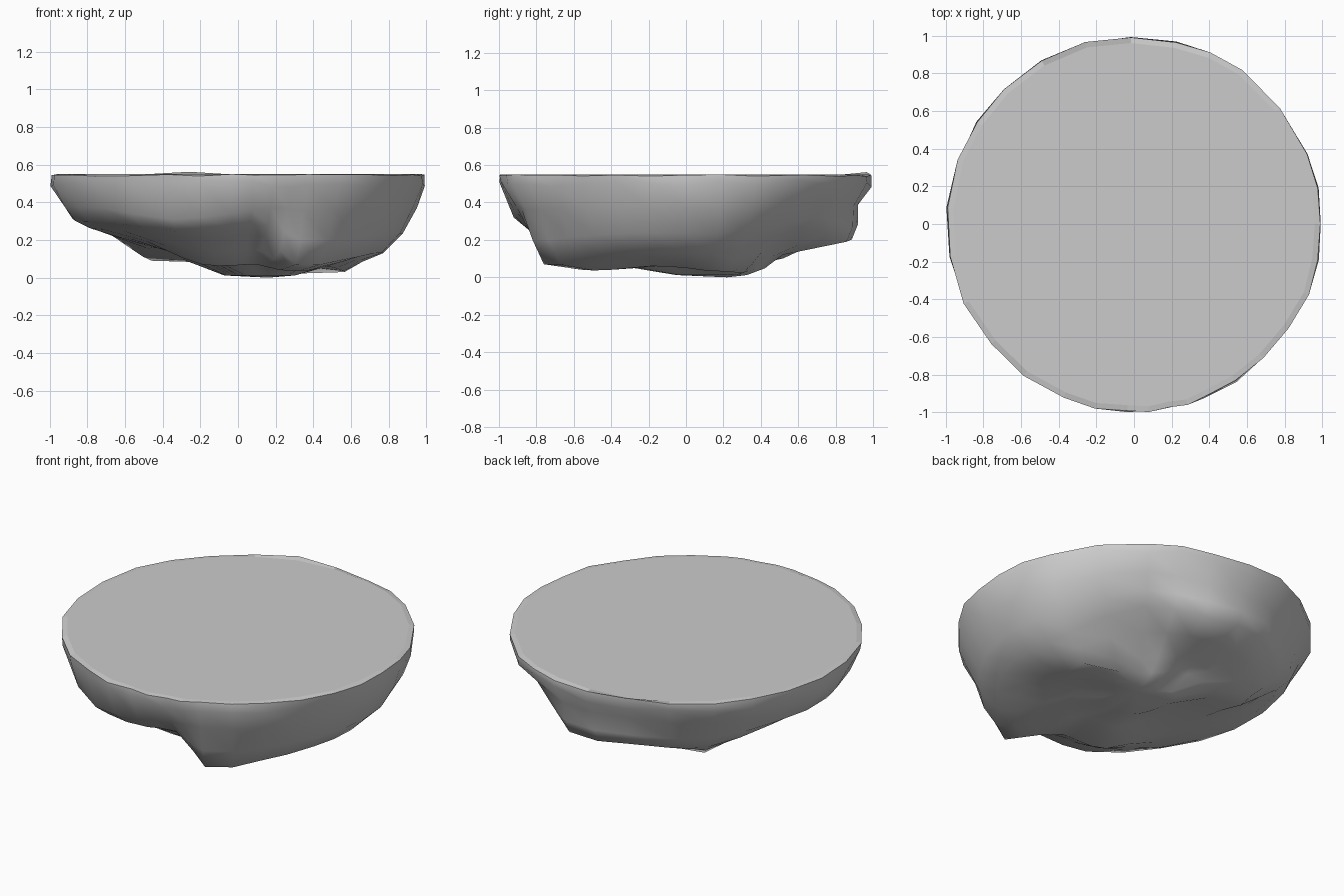
import bpy, bmesh, math, random

if "Cube" in bpy.data.objects:
    bpy.data.objects.remove(bpy.data.objects["Cube"])

random.seed(4)

# Underside spokes: angle, then (radius, height) for shoulder, wall foot and belly
SPOKES = [
    (0,   .95, .37, .77, .13, .52, .05),
    (22,  .95, .37, .77, .15, .61, .03),
    (55,  .91, .41, .76, .27, .48, .09),
    (77,  .92, .38, .88, .19, .53, .12),
    (105, .92, .40, .87, .22, .52, .12),
    (134, .93, .40, .80, .19, .66, .09),
    (160, .93, .40, .82, .27, .52, .14),
    (190, .93, .37, .79, .26, .46, .16),
    (220, .94, .37, .80, .25, .48, .14),
    (248, .95, .31, .75, .21, .51, .07),
    (268, .93, .34, .73, .21, .50, .065),
    (281, .92, .37, .75, .22, .52, .07),
    (292, .92, .36, .82, .07, .60, .04),
    (314, .94, .37, .77, .09, .56, .04),
    (338, .94, .37, .78, .13, .50, .06),
]
LOW = (.16, .22, 0.0)      # lowest point


def halfway(a, b, c, d):
    """Smooth midpoint between b and c."""
    return (9 * (b + c) - a - d) / 16


def spoke(i):
    n = len(SPOKES)
    s = list(SPOKES[i % n])
    s[0] += 360 * (i // n)
    return s


# Double the spokes with smooth in-between ones
spokes = []
for i in range(len(SPOKES)):
    q = [spoke(i + k) for k in (-1, 0, 1, 2)]
    spokes.append(q[1])
    mid = [halfway(*v) for v in zip(*q)]
    mid[0] = (q[1][0] + q[2][0]) / 2
    spokes.append(mid)

bm = bmesh.new()
columns = []
for ang, r1, z1, r2, z2, r3, z3 in spokes:
    a = math.radians(ang)
    c, s = math.cos(a), math.sin(a)
    rim_z = .55 - random.uniform(0, .012) + .025 * math.exp(-((ang - 108) / 12) ** 2)
    prof = [(.994 + random.uniform(-.006, .008), rim_z),
            (.994 + random.uniform(-.008, .006), .49 + random.uniform(-.01, .03)),
            (r1, z1), ((r1 + r2) / 2 + .015, (z1 + z2) / 2 - .015), (r2, z2),
            ((r2 + r3) / 2, (z2 + z3) / 2), (r3, z3)]
    col = [bm.verts.new((r * c, r * s, z)) for r, z in prof]
    # hollow between the belly lumps and the lowest patch; even slope at the back right
    hollow = .4 * z3 if 25 < ang < 80 else .6 * z3 + .03
    for t, z in ((.32, hollow), (.65, .012)):
        x, y = r3 * c * (1 - t) + LOW[0] * t, r3 * s * (1 - t) + LOW[1] * t
        col.append(bm.verts.new((x, y, z)))
    columns.append(col)

# Rocky underside
base = bm.verts.new(LOW)
n = len(columns)
for i in range(n):
    A, B = columns[i], columns[(i + 1) % n]
    for k in range(len(A) - 1):
        bm.faces.new((A[k], A[k + 1], B[k + 1], B[k])).smooth = True
    bm.faces.new((A[-1], base, B[-1])).smooth = True

# Flat ground on top, with a crisp rim
hub = [bm.verts.new((v[0].co.x * .97, v[0].co.y * .97, .55)) for v in columns]
for i in range(n):
    j = (i + 1) % n
    bm.faces.new((columns[i][0], columns[j][0], hub[j], hub[i])).smooth = False
    bm.edges.get((columns[i][0], columns[j][0])).smooth = False
bm.faces.new(hub).smooth = False
bmesh.ops.recalc_face_normals(bm, faces=bm.faces)

mesh = bpy.data.meshes.new("floating_ground")
bm.to_mesh(mesh)
bm.free()
bpy.context.collection.objects.link(bpy.data.objects.new("floating_ground", mesh))
